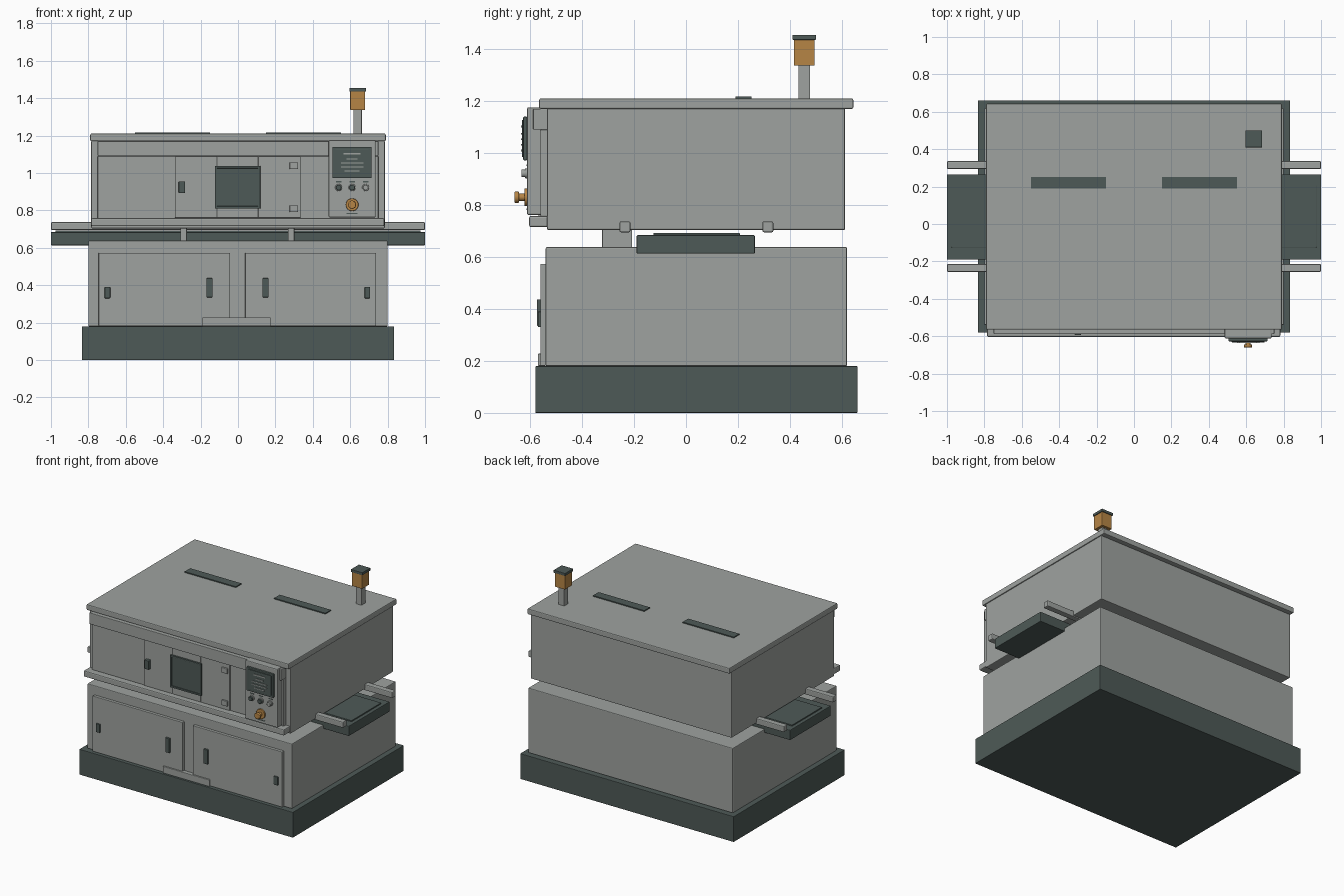
import bpy, math

if "Cube" in bpy.data.objects:
    bpy.data.objects.remove(bpy.data.objects["Cube"])


def material(name, rgb):
    m = bpy.data.materials.new(name)
    m.diffuse_color = (*rgb, 1)
    m.use_nodes = True
    m.node_tree.nodes["Principled BSDF"].inputs["Base Color"].default_value = m.diffuse_color
    return m


GREY = material("light_grey", (0.345, 0.365, 0.350))
DARK = material("dark_slate", (0.076, 0.102, 0.095))
AMBER = material("amber", (0.47, 0.235, 0.06))


def finish(ob, name, mat, bevel):
    ob.name = name
    ob.data.materials.append(mat)
    if bevel:
        mod = ob.modifiers.new("bevel", "BEVEL")
        mod.width = bevel
        mod.segments = 2
        mod.limit_method = 'ANGLE'
    return ob


def box(name, x, y, z, mat=GREY, bevel=0.003):
    """Box from (min, max) pairs on each axis."""
    bpy.ops.mesh.primitive_cube_add(
        size=1, location=[(a + b) / 2 for a, b in (x, y, z)])
    ob = bpy.context.object
    ob.scale = [b - a for a, b in (x, y, z)]
    bpy.ops.object.transform_apply(location=False, rotation=False, scale=True)
    return finish(ob, name, mat, bevel)


def knob(name, x, z, y, r, mat, bevel=0.002):
    """Cylinder lying along y, from y[0] to y[1]."""
    bpy.ops.mesh.primitive_cylinder_add(
        vertices=24, radius=r, depth=y[1] - y[0],
        location=(x, (y[0] + y[1]) / 2, z), rotation=(math.pi / 2, 0, 0))
    ob = finish(bpy.context.object, name, mat, bevel)
    bpy.ops.object.shade_smooth_by_angle(angle=math.radians(35))
    return ob


# Main bodies
box("plinth", (-.835, .835), (-.58, .66), (0, .18), DARK)
box("lower_cabinet", (-.8, .8), (-.54, .62), (.18, .638), bevel=.005)
box("upper_body", (-.785, .785), (-.535, .612), (.704, 1.172), bevel=.005)
box("lid", (-.79, .79), (-.565, .644), (1.17, 1.21), bevel=.006)

# Lower doors, handles and latches
for side, x0, x1 in (("left", -.745, -.042), ("right", .038, .738)):
    box("lower_door_" + side, (x0, x1), (-.56, -.535), (.182, .573))
for side, x in (("left", -.152), ("right", .147)):
    box("lower_handle_" + side, (x - .016, x + .016), (-.574, -.555), (.335, .437), DARK)
for side, x in (("left", -.698), ("right", .692)):
    box("lower_latch_" + side, (x - .015, x + .015), (-.57, -.555), (.33, .39), DARK)
box("kick_plate", (-.19, .175), (-.57, -.54), (.181, .228))

# Upper front: panels, header and sill
box("upper_front_panel", (-.75, .75), (-.56, -.53), (.757, 1.09))
box("upper_header", (-.75, .75), (-.588, -.53), (1.09, 1.17))
box("front_sill", (-.785, .782), (-.604, -.53), (.715, .758), bevel=.007)
for name, x in (("left", (-.338, -.113)), ("centre", (-.112, .107)), ("right", (.108, .334))):
    box("sliding_door_" + name, x, (-.57, -.55), (.76, 1.088), bevel=.002)
box("upper_handle", (-.317, -.283), (-.594, -.565), (.892, .955), DARK)
for z in (.808, 1.038):
    box("door_hinge", (.276, .322), (-.582, -.565), (z - .018, z + .018))

# Window with a raised frame
box("window_glass", (-.118, .113), (-.577, -.568), (.817, 1.03), DARK, 0)
for x in ((-.124, -.112), (.107, .119)):
    box("window_frame_side", x, (-.583, -.568), (.81, 1.037), DARK, .001)
for z in ((.81, .822), (1.025, 1.037)):
    box("window_frame_rail", (-.124, .119), (-.583, -.568), z, DARK, .001)

# Control panel
box("control_panel", (.485, .736), (-.612, -.53), (.762, 1.176), bevel=.006)
box("screen_bezel", (.505, .714), (-.627, -.61), (.972, 1.14), DARK, .004)
box("screen", (.521, .699), (-.632, -.62), (.985, 1.128), DARK, .002)
for z, w, h in ((1.103, .045, .008), (1.075, .03, .006), (1.053, .06, .006),
                (1.032, .06, .006), (1.01, .04, .006)):
    box("readout_bar", (.61 - w, .61 + w), (-.636, -.63), (z - h / 2, z + h / 2), GREY, 0)
for x, mat in ((.538, DARK), (.61, DARK), (.682, GREY)):
    knob("button_collar", x, .922, (-.62, -.61), .019, GREY)
    knob("push_button", x, .922, (-.634, -.615), .015, mat)
    box("button_label", (x - .015, x + .015), (-.614, -.611), (.95, .956), DARK, 0)
knob("stop_collar", .61, .83, (-.622, -.61), .034, AMBER)
knob("stop_stem", .61, .83, (-.645, -.62), .014, AMBER)
knob("stop_cap", .61, .83, (-.661, -.643), .022, AMBER, .004)
box("stop_label", (.58, .64), (-.614, -.611), (.781, .787), DARK, 0)

# Conveyor through the gap, with guide rails and posts
box("conveyor", (-1, 1), (-.19, .265), (.613, .684), DARK, .004)
box("conveyor_belt", (-.975, .975), (-.125, .207), (.68, .692), DARK, .002)
for y in (-.235, .315):
    box("guide_rail", (-1, 1), (y - .021, y + .021), (.695, .737), GREY, .006)
for x in (-.291, .284):
    box("gap_post", (x - .017, x + .017), (-.323, -.207), (.63, .715))

# Roof vents and beacon
for x in (-.35, .35):
    box("roof_vent", (x - .2, x + .2), (.19, .252), (1.208, 1.217), DARK, 0)


def beacon(name, r, z, mat):
    box(name, (.64 - r, .64 + r), (.455 - r, .455 + r), z, mat, .002)


beacon("beacon_pole", .022, (1.205, 1.34), GREY)
beacon("beacon_lamp", .04, (1.337, 1.438), AMBER)
beacon("beacon_cap", .045, (1.436, 1.455), DARK)
